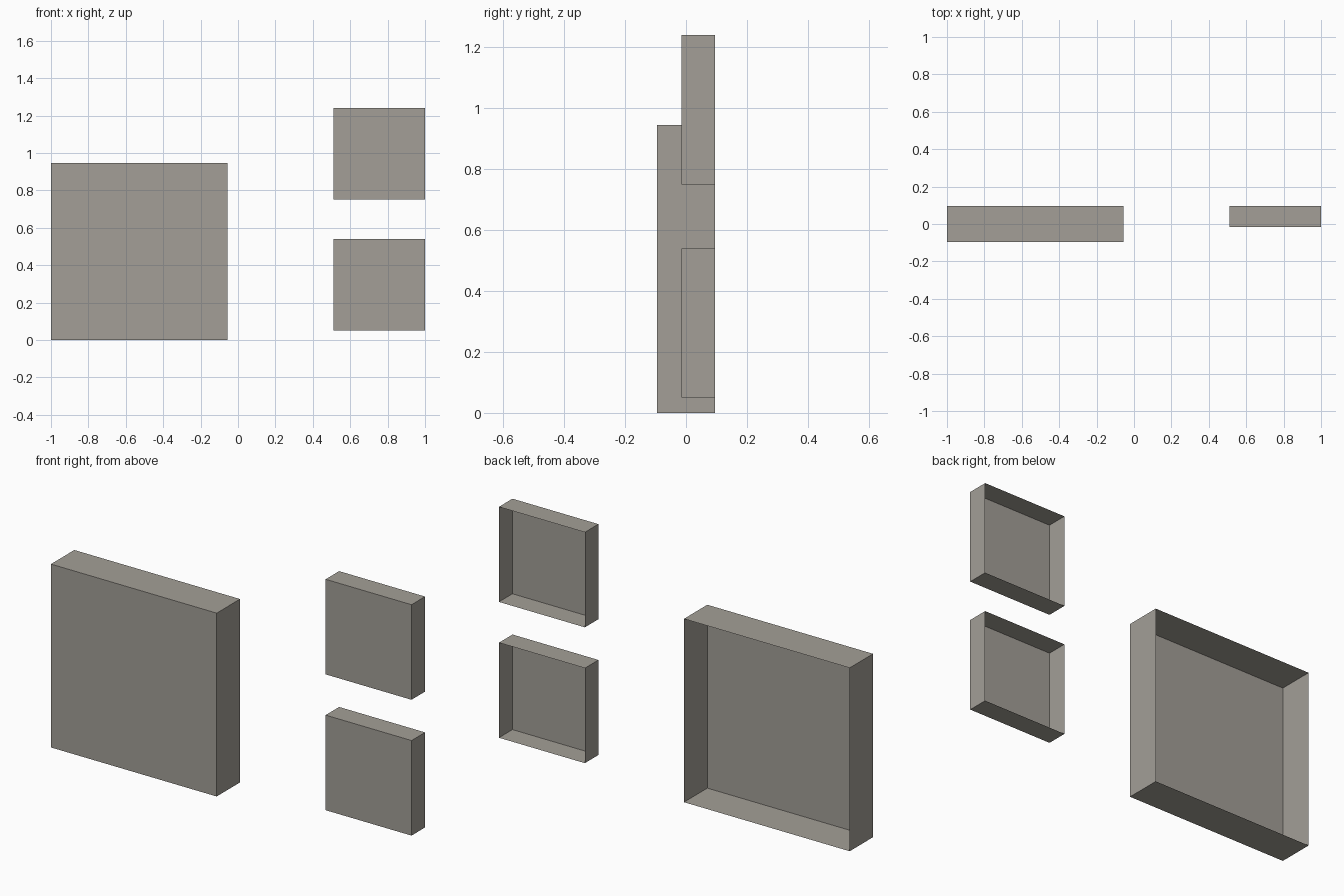
import bpy, bmesh
from mathutils import Matrix, Vector

if "Cube" in bpy.data.objects:
    bpy.data.objects.remove(bpy.data.objects["Cube"])

# one warm grey for every panel
grey = bpy.data.materials.new("warm_grey")
grey.diffuse_color = (0.366, 0.347, 0.309, 1)
grey.use_nodes = True
grey.node_tree.nodes["Principled BSDF"].inputs["Base Color"].default_value = grey.diffuse_color


def open_tray(name, low, high):
    """Thin-shelled box with its back (+y) side left open."""
    low, high = Vector(low), Vector(high)
    bm = bmesh.new()
    bmesh.ops.create_cube(bm, size=1, matrix=Matrix.Translation((low + high) / 2)
                          @ Matrix.Diagonal((high - low).to_4d()))
    bm.normal_update()
    back = [f for f in bm.faces if f.normal.y > 0.5]
    bmesh.ops.delete(bm, geom=back, context='FACES_ONLY')
    mesh = bpy.data.meshes.new(name)
    bm.to_mesh(mesh)
    bm.free()
    mesh.materials.append(grey)
    bpy.context.collection.objects.link(bpy.data.objects.new(name, mesh))


# large panel, then the two stacked small panels
open_tray("large_panel", (-1, -0.095, 0), (-0.055, 0.095, 0.945))
for name, z in (("lower_small_panel", 0.05), ("upper_small_panel", 0.75)):
    open_tray(name, (0.51, -0.015, z), (1, 0.095, z + 0.49))
